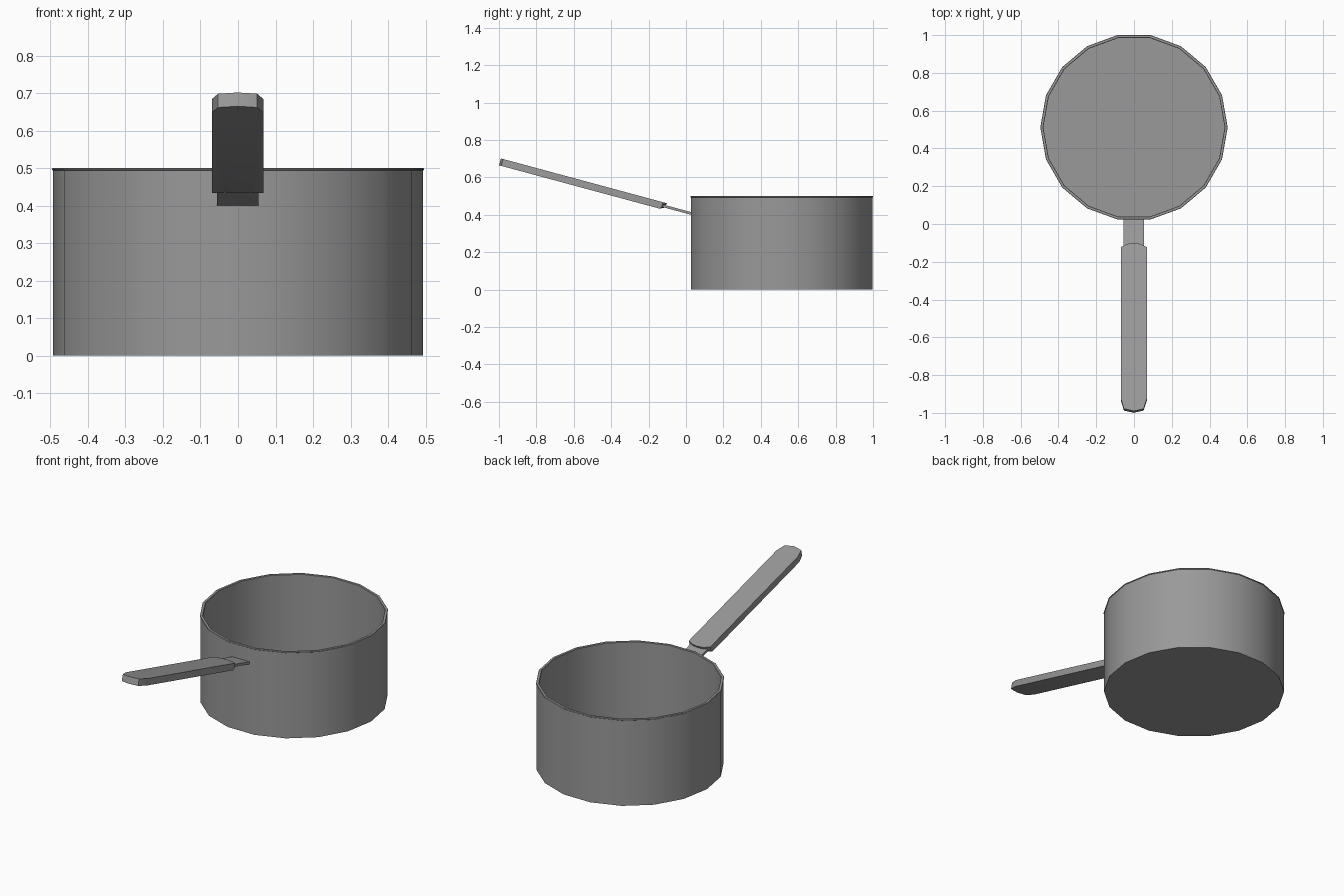
import bpy, bmesh, math
from mathutils import Vector

if "Cube" in bpy.data.objects:
    bpy.data.objects.remove(bpy.data.objects["Cube"])

SIDES, CY = 18, 0.512
TILT = math.radians(15.1)

# Dark grey metal
metal = bpy.data.materials.new("dark_grey")
metal.diffuse_color = (0.32, 0.32, 0.32, 1)
metal.use_nodes = True
metal.node_tree.nodes["Principled BSDF"].inputs["Base Color"].default_value = metal.diffuse_color


def finish(name, bm):
    bmesh.ops.recalc_face_normals(bm, faces=bm.faces)
    me = bpy.data.meshes.new(name)
    bm.to_mesh(me)
    bm.free()
    me.materials.append(metal)
    ob = bpy.data.objects.new(name, me)
    bpy.context.collection.objects.link(ob)
    bpy.context.view_layer.objects.active = ob
    ob.select_set(True)
    bpy.ops.object.shade_smooth_by_angle(angle=math.radians(30))
    ob.select_set(False)
    return ob


def skin(bm, rings):
    """Join rings of vertices into a closed, capped surface."""
    n = len(rings[0])
    for a, b in zip(rings, rings[1:]):
        for i in range(n):
            j = (i + 1) % n
            bm.faces.new((a[i], a[j], b[j], b[i]))
    bm.faces.new(rings[0])
    bm.faces.new(rings[-1])


# Pan bowl: revolved 18-sided profile with a thin lip
profile = [(0.493, 0), (0.493, 0.493), (0.496, 0.495), (0.496, 0.498),
           (0.494, 0.5), (0.482, 0.5), (0.480, 0.498), (0.480, 0.015)]
bm = bmesh.new()
skin(bm, [[bm.verts.new((r * math.cos(2 * math.pi * i / SIDES),
                         CY + r * math.sin(2 * math.pi * i / SIDES), z))
           for i in range(SIDES)] for r, z in profile])
finish("pan_bowl", bm)


def tilted_slab(name, half_outline, levels):
    """Mirror a half outline of (x, distance along handle) and stack it at
    each level (height, nearest allowed distance to the pan)."""
    outline = half_outline + [(-x, u) for x, u in reversed(half_outline) if x > 0]

    def place(x, u, h):
        return Vector((x - 0.001, 0.025 - u * math.cos(TILT) + h * math.sin(TILT),
                       0.408 + u * math.sin(TILT) + h * math.cos(TILT)))

    bm = bmesh.new()
    skin(bm, [[bm.verts.new(place(x, max(u, near), h)) for x, u in outline]
              for h, near in levels])
    return finish(name, bm)


# Metal tab joining the bowl to the grip
tilted_slab("handle_tab", [(0.055, -0.004), (0.055, 0.18)],
            [(-0.007, -1), (0.007, -1)])

# Grip with a chamfered, gently bowed tip and a rounded end beside the pan
tilted_slab("handle_grip",
            [(0, 0.136), (0.035, 0.140), (0.0685, 0.158),
             (0.0685, 0.99), (0.052, 1.044), (0, 1.056)],
            [(-0.019, 0.167), (-0.008, 0.145), (0.019, 0)])
